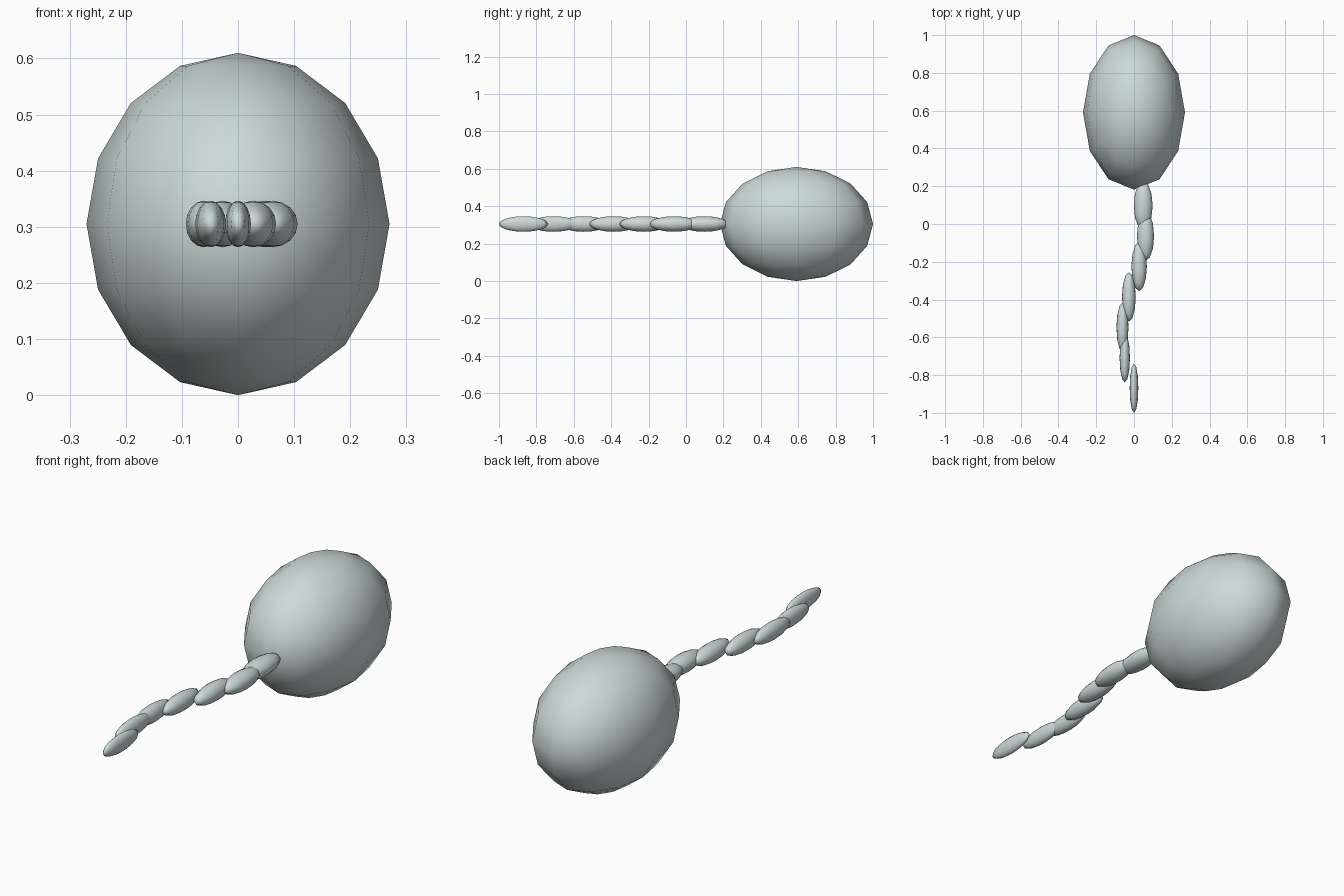
import bpy
import math

if "Cube" in bpy.data.objects:
    bpy.data.objects.remove(bpy.data.objects["Cube"])

mat = bpy.data.materials.new("pale_grey_blue")
mat.diffuse_color = (0.60, 0.70, 0.69, 1.0)
mat.use_nodes = True
mat.node_tree.nodes["Principled BSDF"].inputs["Base Color"].default_value = mat.diffuse_color


def ellipsoid(name, centre, radii, segments, rings):
    bpy.ops.mesh.primitive_uv_sphere_add(segments=segments, ring_count=rings,
                                         radius=1, location=centre)
    ob = bpy.context.object
    ob.name = name
    ob.scale = radii
    bpy.ops.object.transform_apply(location=False, rotation=False, scale=True)
    bpy.ops.object.shade_smooth()
    ob.data.materials.append(mat)
    return ob


MID = 0.305

# large low-poly head
ellipsoid("head", (0, 0.591, MID), (0.27, 0.409, 0.305), 12, 8)

# wavy tail: one full sine wave of seven overlapping beads, narrowing to the tip
COUNT = 7
for i in range(1, COUNT + 1):
    x = 0.0625 * math.sin(2 * math.pi * i / COUNT)
    y = 0.097 - 0.161 * (i - 1)
    width = 0.050 - 0.0045 * (i - 1)
    ellipsoid(f"tail_bead_{i}", (x, y, MID), (width, 0.131, 0.0415), 12, 8)
